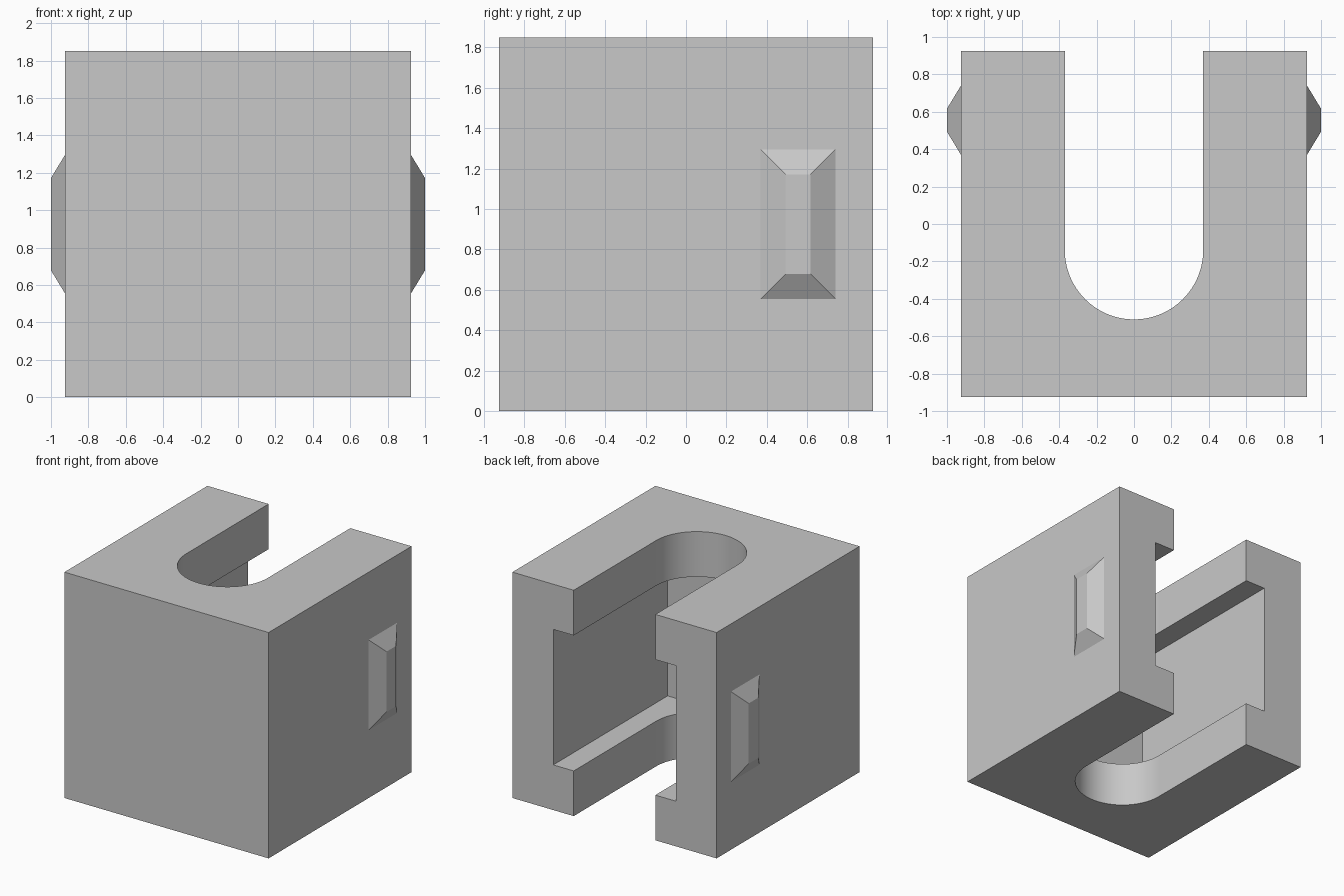
import bpy, bmesh, math

if "Cube" in bpy.data.objects:
    bpy.data.objects.remove(bpy.data.objects["Cube"], do_unlink=True)

U = 0.37          # wall module: the block is five modules wide
HALF = 2.5 * U

grey = bpy.data.materials.new("light_grey")
grey.use_nodes = True
grey.diffuse_color = (0.58, 0.58, 0.58, 1)
grey.node_tree.nodes["Principled BSDF"].inputs["Base Color"].default_value = grey.diffuse_color


def add_object(name, bm):
    bmesh.ops.recalc_face_normals(bm, faces=bm.faces)
    mesh = bpy.data.meshes.new(name)
    bm.to_mesh(mesh)
    bm.free()
    mesh.materials.append(grey)
    obj = bpy.data.objects.new(name, mesh)
    bpy.context.collection.objects.link(obj)
    return obj


def prism(name, outline, z0, z1):
    bm = bmesh.new()
    face = bm.faces.new([bm.verts.new((x, y, z0)) for x, y in outline])
    top = bmesh.ops.extrude_face_region(bm, geom=[face])["geom"]
    verts = [v for v in top if isinstance(v, bmesh.types.BMVert)]
    bmesh.ops.translate(bm, verts=verts, vec=(0, 0, z1 - z0))
    return add_object(name, bm)


def rectangle(half_x, y0, y1):
    return [(-half_x, y0), (half_x, y0), (half_x, y1), (-half_x, y1)]


def cut(target, cutter):
    cutter.hide_render = True
    mod = target.modifiers.new("cut", "BOOLEAN")
    mod.operation = "DIFFERENCE"
    mod.solver = "EXACT"
    mod.object = cutter
    bpy.context.view_layer.objects.active = target
    bpy.ops.object.modifier_apply(modifier=mod.name)
    bpy.data.objects.remove(cutter, do_unlink=True)


# Main block
block = prism("slotted_block", rectangle(HALF, -HALF, HALF), 0, 2 * HALF)

# Round-ended slot through the full height, open at the back
STEPS = 48
arc_y = -0.14
slot = [(U * math.cos(a), arc_y + U * math.sin(a))
        for a in (math.pi + math.pi * i / STEPS for i in range(STEPS + 1))]
slot += [(U, HALF + U), (-U, HALF + U)]
cut(block, prism("slot_cutter", slot, -U, 2 * HALF + U))

# Wider square-ended cavity between the lips
cut(block, prism("cavity_cutter", rectangle(1.5 * U, -1.5 * U, HALF + U), U, 4 * U))

bpy.ops.object.select_all(action="DESELECT")
block.select_set(True)
bpy.context.view_layer.objects.active = block
bpy.ops.object.shade_smooth_by_angle(angle=math.radians(30))

# Bevelled catch on each side
for side, name in ((1, "left_catch"), (-1, "right_catch")):
    bm = bmesh.new()
    rings = []
    for x, inset in ((HALF, 0), (1.0, U / 3)):
        half_y, half_z = U / 2 - inset, U - inset
        rings.append([bm.verts.new((side * x, 1.5 * U + sy * half_y, HALF + sz * half_z))
                      for sy, sz in ((-1, -1), (1, -1), (1, 1), (-1, 1))])
    base, tip = rings
    cap = bm.faces.new(tip)
    for i in range(4):
        j = (i + 1) % 4
        bm.faces.new((base[i], base[j], tip[j], tip[i]))
    bm.normal_update()
    obj = add_object(name, bm)
    # Make the open shell face outward
    if obj.data.polygons[0].normal.x * side < 0:
        obj.data.flip_normals()
